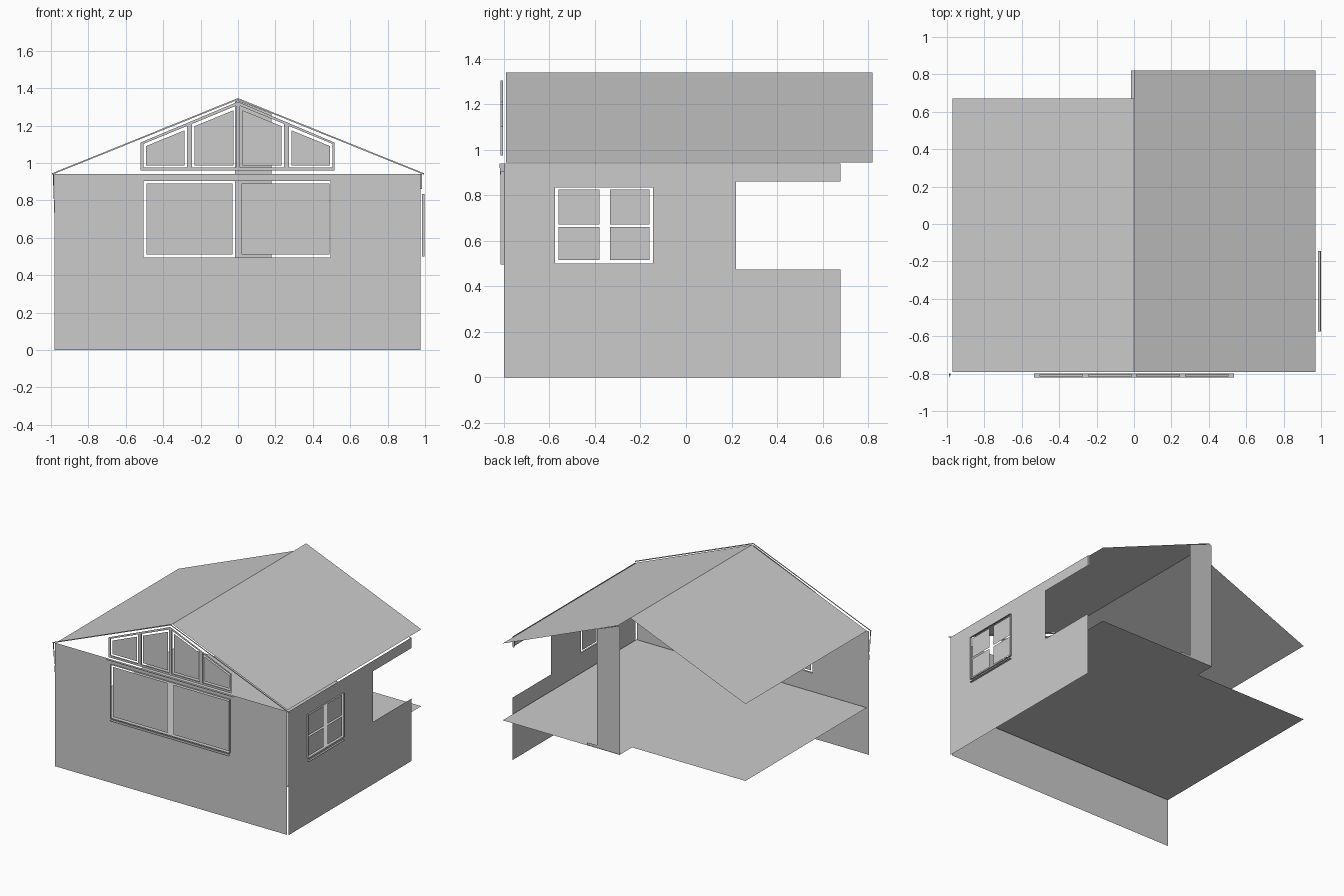
import bpy, bmesh
from mathutils import Vector

cube = bpy.data.objects.get("Cube")
if cube:
    bpy.data.objects.remove(cube, do_unlink=True)

grey = bpy.data.materials.new("light_grey")
grey.use_nodes = True
grey.diffuse_color = (0.6, 0.6, 0.6, 1)
shader = next(n for n in grey.node_tree.nodes if n.type == "BSDF_PRINCIPLED")
shader.inputs["Base Color"].default_value = (0.6, 0.6, 0.6, 1)

# Plane mappings: 2D outline + depth -> 3D point, with outward normal
FRONT = (lambda a, b, d: (a, d, b), Vector((0, -1, 0)))
BACK = (FRONT[0], Vector((0, 1, 0)))
RIGHT = (lambda a, b, d: (d, a, b), Vector((1, 0, 0)))
UP = (lambda a, b, d: (a, b, d), Vector((0, 0, 1)))


def finish(name, bm):
    mesh = bpy.data.meshes.new(name)
    bm.to_mesh(mesh)
    bm.free()
    mesh.materials.append(grey)
    obj = bpy.data.objects.new(name, mesh)
    bpy.context.collection.objects.link(obj)
    return obj


def rect(a0, a1, b0, b1):
    return [(a0, b0), (a1, b0), (a1, b1), (a0, b1)]


def sheet(name, plane, depth, outline, holes=()):
    """Flat sheet with optional holes."""
    put, normal = plane
    bm = bmesh.new()
    for loop in (outline, *holes):
        vs = [bm.verts.new(put(a, b, depth)) for a, b in loop]
        for i, v in enumerate(vs):
            bm.edges.new((v, vs[i - 1]))
    bmesh.ops.triangle_fill(bm, edges=bm.edges[:], use_beauty=True, normal=normal)
    bm.normal_update()
    bmesh.ops.reverse_faces(bm, faces=[f for f in bm.faces if f.normal.dot(normal) < 0])
    return finish(name, bm)


def band(name, plane, d0, d1, outline):
    """Narrow reveal running around an outline, from depth d0 to d1."""
    put = plane[0]
    bm = bmesh.new()
    inner = [bm.verts.new(put(a, b, d0)) for a, b in outline]
    outer = [bm.verts.new(put(a, b, d1)) for a, b in outline]
    for i in range(len(outline)):
        bm.faces.new((inner[i - 1], inner[i], outer[i], outer[i - 1]))
    return finish(name, bm)


def quad(name, points):
    bm = bmesh.new()
    bm.faces.new([bm.verts.new(p) for p in points])
    return finish(name, bm)


EAVE, RIDGE, HALF = 0.945, 1.34, 0.97
FRONT_Y, LEFT_BACK, RIGHT_BACK = -0.79, 0.67, 0.82

# Roof slopes
for name, side, back in (("roof_left", 1, RIGHT_BACK), ("roof_right", -1, LEFT_BACK)):
    pts = [(0, FRONT_Y, RIDGE), (side * HALF, FRONT_Y, EAVE),
           (side * HALF, back, EAVE), (0, back, RIDGE)]
    quad(name, pts if side > 0 else pts[::-1])

# Thin trim under the front edge of the roof
for side in (-1, 1):
    sheet("rake_trim", FRONT, -0.81, [(0, 1.347), (side * 0.995, 0.945),
                                      (side * 0.995, 0.937), (0, 1.338)])

# Floor, stepped along the back
sheet("floor", UP, 0.36, [(-HALF, FRONT_Y), (HALF, FRONT_Y), (HALF, RIGHT_BACK),
                          (-0.015, RIGHT_BACK), (-0.015, LEFT_BACK), (-HALF, LEFT_BACK)])

# Front wall with its wide window
opening = rect(-0.505, 0.495, 0.495, 0.905)
sheet("front_wall", FRONT, -0.80, rect(-0.98, 0.975, 0, 0.94), [opening])
band("front_window_reveal", FRONT, -0.80, -0.815, opening)
for a0, a1 in ((-0.49, -0.03), (0.02, 0.49)):
    sheet("front_pane", FRONT, -0.805, rect(a0, a1, 0.51, 0.89))
sheet("front_sill", UP, 0.48, rect(-0.505, 0.495, -0.82, -0.80))

# Side wall with a notch at the back and a four-pane window
opening = rect(-0.575, -0.145, 0.50, 0.835)
sheet("side_wall", RIGHT, 0.985, [(-0.80, 0), (0.68, 0), (0.68, 0.475), (0.22, 0.475),
                                  (0.22, 0.86), (0.68, 0.86), (0.68, 0.94), (-0.80, 0.94)],
      [opening])
band("side_window_reveal", RIGHT, 0.985, 0.997, opening)
for a0, a1 in ((-0.56, -0.38), (-0.335, -0.16)):
    for b0, b1 in ((0.515, 0.66), (0.672, 0.825)):
        sheet("side_pane", RIGHT, 0.988, rect(a0, a1, b0, b1))
sheet("side_sill", UP, 0.478, rect(0.985, 1.0, -0.575, -0.145))
sheet("side_wall_return", BACK, 0.68, rect(0.97, 0.985, 0.86, 0.94))


# Gable frame with four sloped lights
def light(side, near, far, low, drop):
    top = lambda x: 1.31 - drop - 0.41 * x
    return [(side * near, low), (side * far, low),
            (side * far, top(far)), (side * near, top(near))]


holes = [light(s, n, f, 0.975, 0) for s in (-1, 1) for n, f in ((0.012, 0.245), (0.272, 0.505))]
sheet("gable_frame", FRONT, -0.815,
      [(-0.52, 0.96), (0.515, 0.96), (0.515, 1.11), (0, 1.328), (-0.52, 1.11)], holes)
for s in (-1, 1):
    for n, f in ((0.025, 0.233), (0.285, 0.493)):
        sheet("gable_pane", FRONT, -0.808, light(s, n, f, 0.988, 0.018))
for hole in holes:
    band("gable_reveal", FRONT, -0.805, -0.815, hole)
sheet("gable_sill", UP, 0.94, rect(-0.535, 0.535, -0.82, -0.80))

# Back pier up to the ridge, with a short foot
sheet("back_pier", BACK, 0.815, [(-0.015, 0.36), (0.26, 0.36), (0.26, 0.38), (0.18, 0.38),
                                 (0.18, 1.265), (0, 1.335), (-0.015, 1.33)])

# Small corner bracket under the eave
quad("corner_bracket", [(-0.99, -0.80, 0.94), (-0.98, -0.80, 0.67), (-0.985, -0.82, 0.94)])
